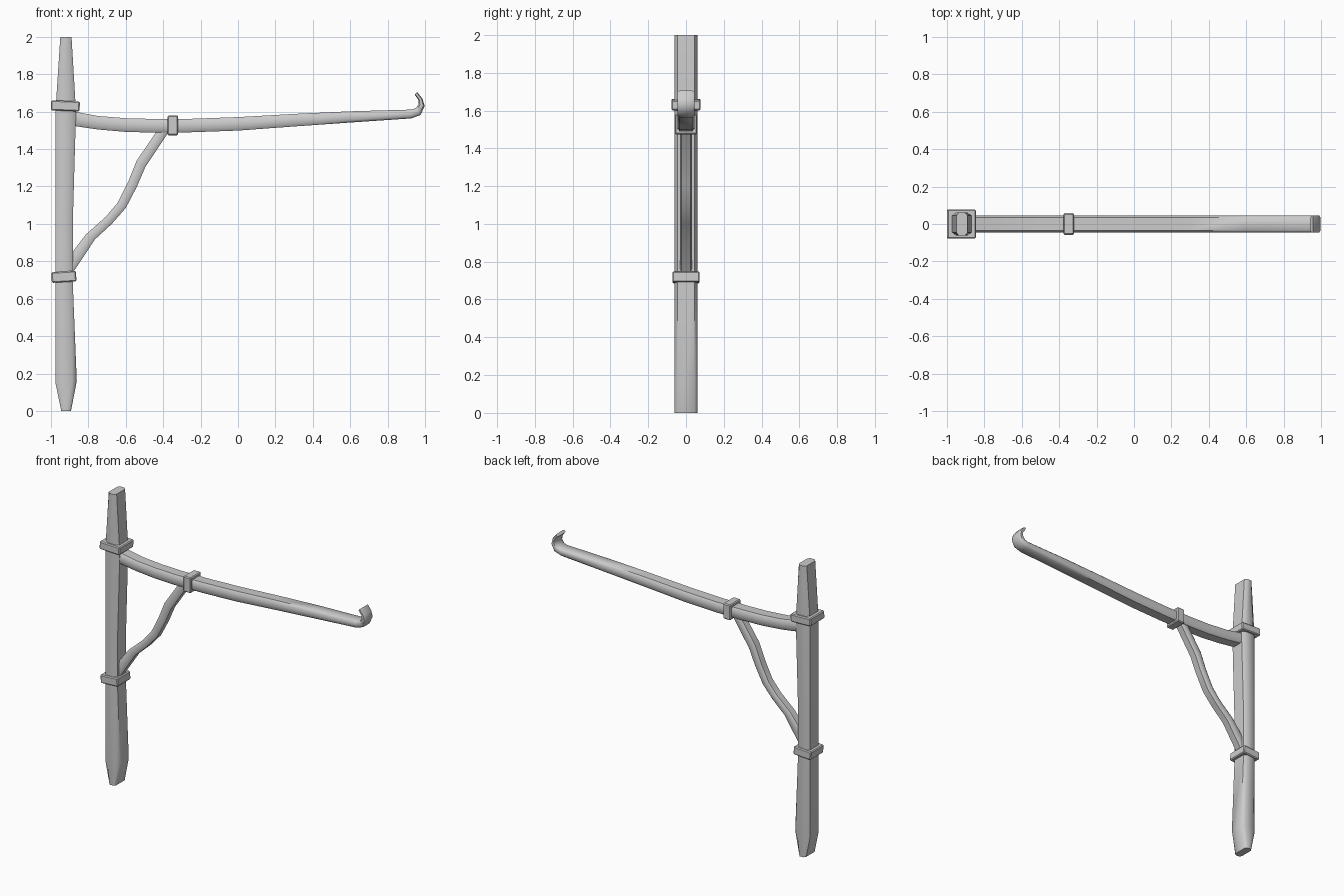
import bpy, bmesh, math


def finish(name, bm):
    bmesh.ops.recalc_face_normals(bm, faces=bm.faces)
    me = bpy.data.meshes.new(name)
    bm.to_mesh(me)
    bm.free()
    ob = bpy.data.objects.new(name, me)
    bpy.context.collection.objects.link(ob)
    bpy.ops.object.select_all(action='DESELECT')
    ob.select_set(True)
    bpy.context.view_layer.objects.active = ob
    return ob


def timber(name, stations, hy, t=0.22, cy=0.25):
    """Loft chamfered-rectangle rings; each station is (x1, z1, x2, z2) across the bar."""
    section = [(t, -1), (1 - t, -1), (1, -1 + cy), (1, 1 - cy),
               (1 - t, 1), (t, 1), (0, 1 - cy), (0, -1 + cy)]
    bm = bmesh.new()
    rings = []
    for x1, z1, x2, z2 in stations:
        rings.append([bm.verts.new((x1 + (x2 - x1) * s, y * hy, z1 + (z2 - z1) * s))
                      for s, y in section])
    for a, b in zip(rings, rings[1:]):
        for i in range(8):
            j = (i + 1) % 8
            bm.faces.new((a[i], a[j], b[j], b[i]))
    bm.faces.new(rings[0])
    bm.faces.new(rings[-1])
    ob = finish(name, bm)
    bpy.ops.object.shade_smooth_by_angle(angle=math.radians(50))
    return ob


def band(name, loc, size, tilt=0.0):
    """Small bevelled collar block."""
    bm = bmesh.new()
    bmesh.ops.create_cube(bm, size=1)
    bmesh.ops.scale(bm, vec=size, verts=bm.verts)
    bmesh.ops.bevel(bm, geom=bm.edges[:], offset=0.006, segments=1, affect='EDGES')
    ob = finish(name, bm)
    ob.location = loc
    ob.rotation_euler.y = tilt
    return ob


# Upright post, pointed at both ends
timber("post", [(-0.945, 0, -0.893, 0), (-0.976, 0.15, -0.862, 0.16),
                (-0.976, 0.70, -0.884, 0.70), (-0.976, 1.05, -0.882, 1.05),
                (-0.976, 1.60, -0.866, 1.60), (-0.95, 2.0, -0.89, 2.0)], 0.061)

# Sagging arm ending in an upturned hook
timber("arm", [(-0.90, 1.527, -0.90, 1.605), (-0.75, 1.505, -0.75, 1.577),
               (-0.60, 1.492, -0.60, 1.565), (-0.45, 1.488, -0.45, 1.561),
               (-0.25, 1.49, -0.25, 1.562), (0.0, 1.499, 0.0, 1.571),
               (0.30, 1.521, 0.30, 1.588), (0.60, 1.542, 0.60, 1.602),
               (0.925, 1.564, 0.925, 1.611), (0.976, 1.582, 0.949, 1.618),
               (0.998, 1.63, 0.965, 1.637), (0.986, 1.67, 0.966, 1.66),
               (0.958, 1.705, 0.944, 1.692)], 0.045)

# Crooked diagonal brace
timber("brace", [(-0.40, 1.54, -0.335, 1.54), (-0.438, 1.49, -0.375, 1.485),
                 (-0.542, 1.338, -0.495, 1.305), (-0.585, 1.23, -0.54, 1.20),
                 (-0.642, 1.115, -0.60, 1.085), (-0.705, 1.04, -0.675, 1.00),
                 (-0.812, 0.945, -0.765, 0.917), (-0.885, 0.85, -0.872, 0.755),
                 (-0.92, 0.80, -0.90, 0.715)], 0.031)

# Binding collars
band("upper_band", (-0.923, 0, 1.631), (0.154, 0.156, 0.054), 0.04)
band("lower_band", (-0.931, 0, 0.717), (0.132, 0.144, 0.057), -0.06)
band("arm_band", (-0.348, 0, 1.527), (0.057, 0.116, 0.106))
